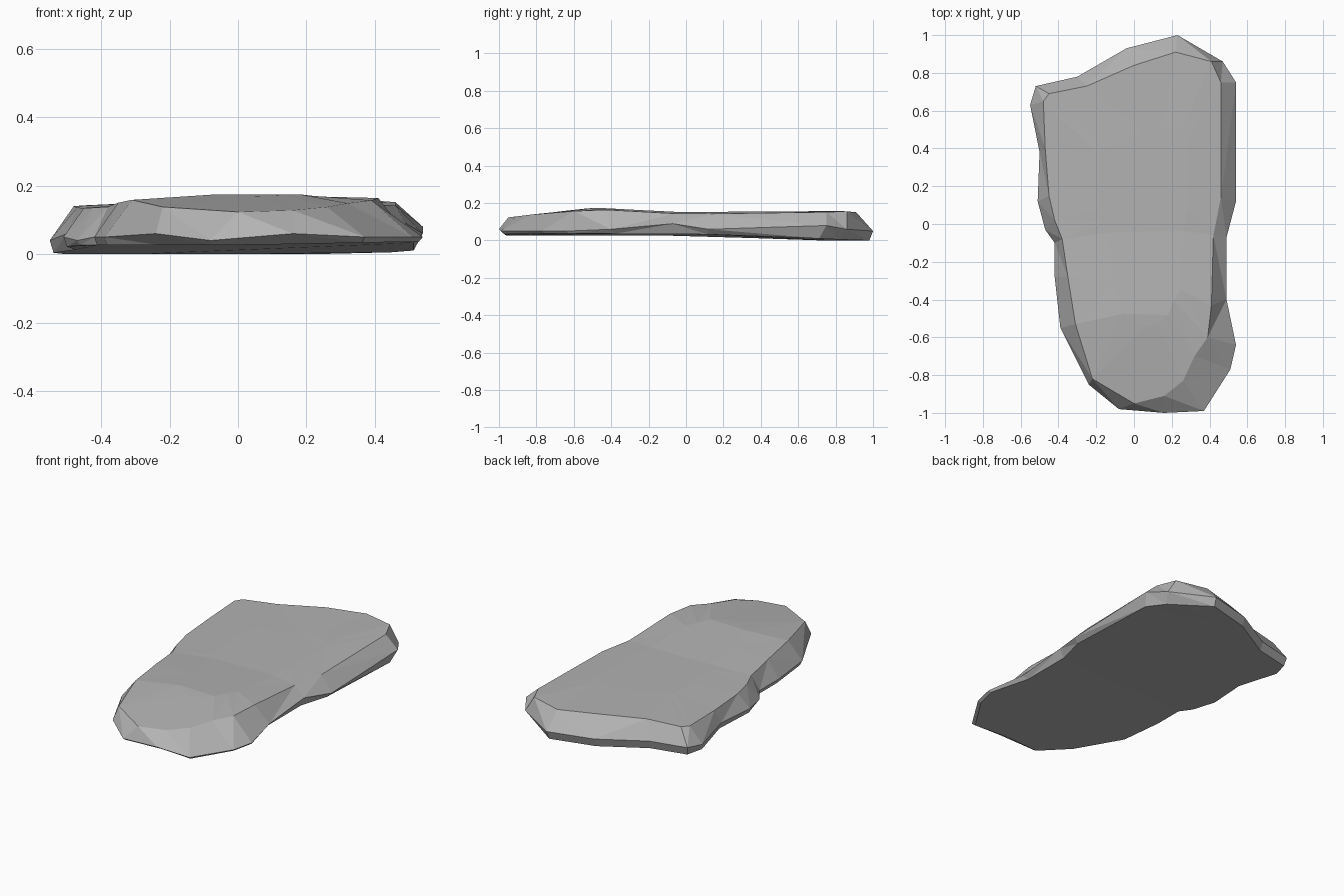
import bpy
import bmesh
from mathutils import Vector
from mathutils.geometry import interpolate_bezier

default_cube = bpy.data.objects.get("Cube")
if default_cube:
    bpy.data.objects.remove(default_cube, do_unlink=True)


def flat_material(name, colour):
    material = bpy.data.materials.new(name)
    material.use_nodes = True
    material.diffuse_color = colour
    shader = next(n for n in material.node_tree.nodes if n.type == "BSDF_PRINCIPLED")
    shader.inputs["Base Color"].default_value = colour
    shader.inputs["Roughness"].default_value = 0.9
    return material


# Slab outline, clockwise from the back tip: rim x, rim y, rim height, shoulder x, shoulder y
outline = [
    (.23, 1, .05, .22, .91), (.47, .86, .06, .41, .86), (.54, .75, .08, .46, .75),
    (.54, .12, .06, .46, .14), (.49, -.07, .09, .42, -.06), (.49, -.4, .06, .41, -.43),
    (.54, -.64, .05, .39, -.6), (.51, -.77, .05, .32, -.7), (.37, -.99, .05, .26, -.83),
    (.16, -1, .06, .16, -.91), (-.08, -.98, .04, 0, -.95), (-.24, -.85, .06, -.22, -.82),
    (-.39, -.55, .05, -.31, -.53), (-.42, -.28, .05, -.35, -.28), (-.42, -.1, .05, -.38, -.08),
    (-.47, -.03, .04, -.42, .02), (-.51, .12, .05, -.45, .15), (-.5, .38, .06, -.47, .4),
    (-.55, .63, .04, -.48, .65), (-.52, .73, .05, -.45, .69), (-.3, .78, .05, -.25, .73),
    (-.04, .93, .05, 0, .84),
]

# Top height along the length, from front to back
ridge = [(-1, .125), (-.84, .145), (-.48, .175), (-.05, .152), (.5, .155), (.85, .165), (1, .15)]


def top_height(x, y):
    for (y0, z0), (y1, z1) in zip(ridge, ridge[1:]):
        if y <= y1:
            height = z0 + (z1 - z0) * (y - y0) / (y1 - y0)
            break
    return height - .04 * max(0, abs(x - .1) - .3)


def bottom_height(x, y):
    return max(0, .026 - .035 * max(0, y) + .02 * max(0, x))


def bridge(mesh, lower, upper):
    count = len(lower)
    for i in range(count):
        j = (i + 1) % count
        mesh.faces.new((lower[i], lower[j], upper[j], upper[i]))


# Stacked rings: underside, rim, shoulder and the inner crown
bm = bmesh.new()
under, rim, shoulder, crown = [], [], [], []
for x, y, z, sx, sy in outline:
    inset = .95 if z > .05 else .98
    under.append(bm.verts.new((x * inset, y * inset, bottom_height(x, y))))
    rim.append(bm.verts.new((x, y, z)))
    shoulder.append(bm.verts.new((sx, sy, top_height(sx, sy) - .008)))
    cx, cy = .05 + sx * .5, sy * .58
    crown.append(bm.verts.new((cx, cy, top_height(cx, cy))))

bridge(bm, under, rim)
bridge(bm, rim, shoulder)
bridge(bm, shoulder, crown)
bm.faces.new(crown)
bm.faces.new(under)

# Broken into chipped triangular facets
bmesh.ops.triangulate(bm, faces=bm.faces[:], ngon_method="BEAUTY")
bmesh.ops.recalc_face_normals(bm, faces=bm.faces[:])

mesh = bpy.data.meshes.new("rock_slab")
bm.to_mesh(mesh)
bm.free()
mesh.materials.append(flat_material("stone grey", (.45, .45, .45, 1)))
slab = bpy.data.objects.new("rock_slab", mesh)
bpy.context.collection.objects.link(slab)
